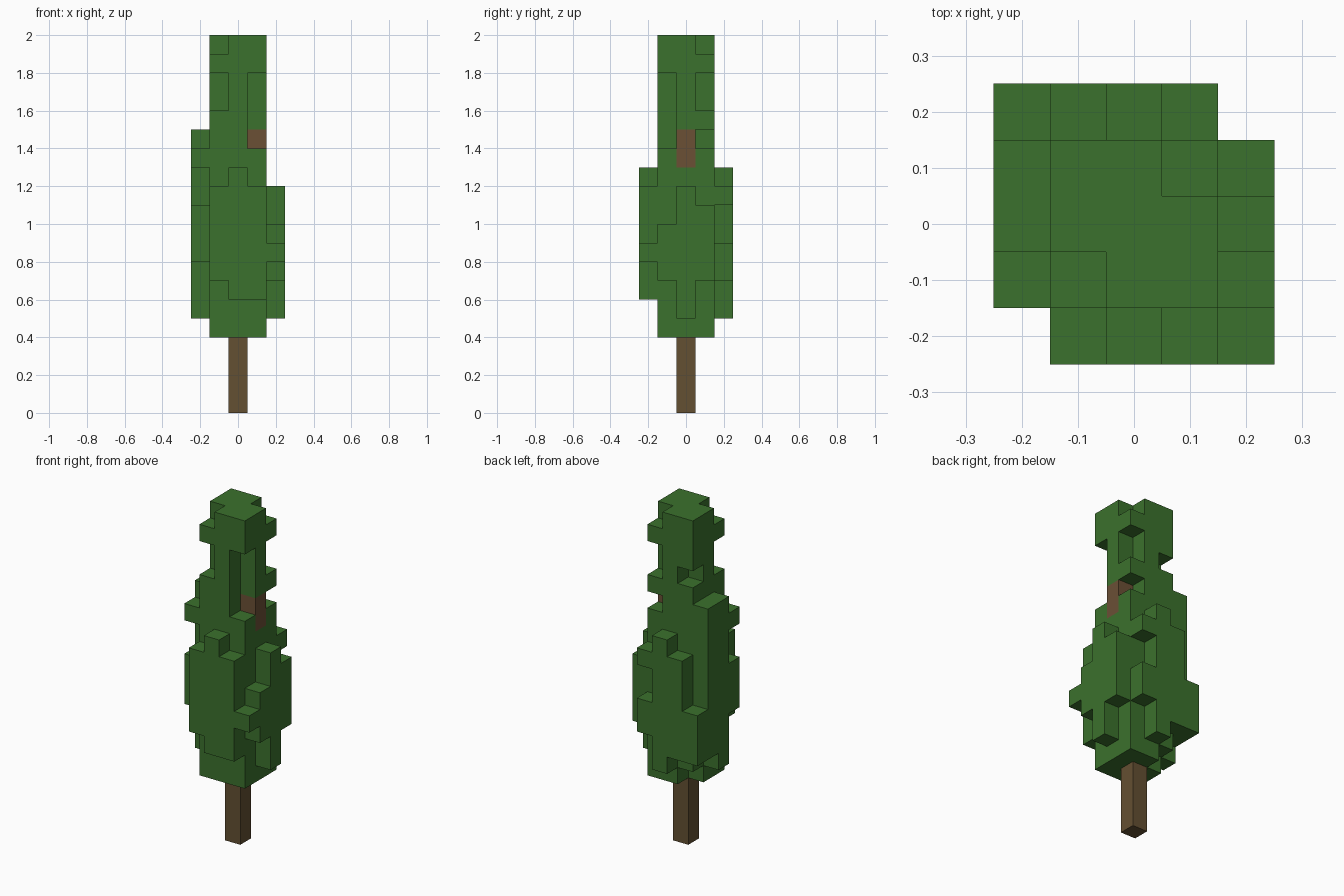
import bpy
import bmesh
from math import radians
from mathutils import Vector

UNIT = 0.1  # edge of one block

if "Cube" in bpy.data.objects:
    bpy.data.objects.remove(bpy.data.objects["Cube"], do_unlink=True)


def make_material(name, rgb):
    mat = bpy.data.materials.new(name)
    mat.use_nodes = True
    mat.diffuse_color = (*rgb, 1)
    mat.node_tree.nodes["Principled BSDF"].inputs["Base Color"].default_value = (*rgb, 1)
    return mat


def column(x, y, bottom, top):
    """Blocks of one upright stack, from bottom up to (not including) top."""
    return {(x, y, z) for z in range(bottom, top)}


def build_blocks(name, blocks, solid, mat):
    """Skin a set of blocks, leaving out faces hidden against other blocks."""
    bm = bmesh.new()
    for block in blocks:
        centre = Vector(block) * UNIT + Vector((0, 0, UNIT / 2))
        for axis in range(3):
            for sign in (-1, 1):
                near = list(block)
                near[axis] += sign
                if tuple(near) in solid:
                    continue
                n, u, v = Vector(), Vector(), Vector()
                n[axis] = sign * UNIT / 2
                u[(axis + 1) % 3] = sign * UNIT / 2
                v[(axis + 2) % 3] = UNIT / 2
                corners = (-u - v, u - v, u + v, -u + v)
                bm.faces.new([bm.verts.new(centre + n + c) for c in corners])
    bmesh.ops.remove_doubles(bm, verts=bm.verts, dist=UNIT / 100)
    bmesh.ops.dissolve_limit(bm, angle_limit=radians(1), verts=bm.verts, edges=bm.edges)
    mesh = bpy.data.meshes.new(name)
    bm.to_mesh(mesh)
    bm.free()
    mesh.materials.append(mat)
    obj = bpy.data.objects.new(name, mesh)
    bpy.context.collection.objects.link(obj)
    return obj


# Trunk and the bare branch blocks showing through the leaves
trunk = column(0, 0, 0, 4)
branch = column(1, 0, 13, 15)

# Leaf core: a cross-shaped pillar with broken corner stacks
leaves = set()
for x, y in ((0, 0), (-1, 0), (1, 0), (0, -1), (0, 1)):
    leaves |= column(x, y, 4, 20)
corner_stacks = [
    (-1, -1, 4, 16), (-1, -1, 18, 19),
    (1, -1, 4, 14), (1, -1, 18, 20),
    (1, 1, 4, 14), (1, 1, 15, 16), (1, 1, 18, 19),
    (-1, 1, 5, 16), (-1, 1, 17, 20),
]

# Outer leaf stacks on the four sides
front_stacks = [(-1, -2, 7, 12), (0, -2, 6, 13), (1, -2, 6, 12), (2, -2, 8, 9)]
back_stacks = [(-2, 2, 6, 9), (-1, 2, 6, 12), (0, 2, 5, 13), (1, 2, 7, 9), (1, 2, 11, 12)]
left_stacks = [(2, -1, 7, 10), (2, 0, 5, 12), (2, 1, 7, 11)]
right_stacks = [(-2, -1, 8, 11), (-2, -1, 13, 14), (-2, 0, 5, 15), (-2, 1, 6, 15)]

for stack in corner_stacks + front_stacks + back_stacks + left_stacks + right_stacks:
    leaves |= column(*stack)
leaves -= branch

solid = trunk | branch | leaves
build_blocks("trunk", trunk, solid, make_material("trunk brown", (0.127, 0.080, 0.032)))
build_blocks("branch", branch, solid, make_material("branch brown", (0.147, 0.080, 0.036)))
build_blocks("foliage", leaves, solid, make_material("leaf green", (0.044, 0.165, 0.026)))
